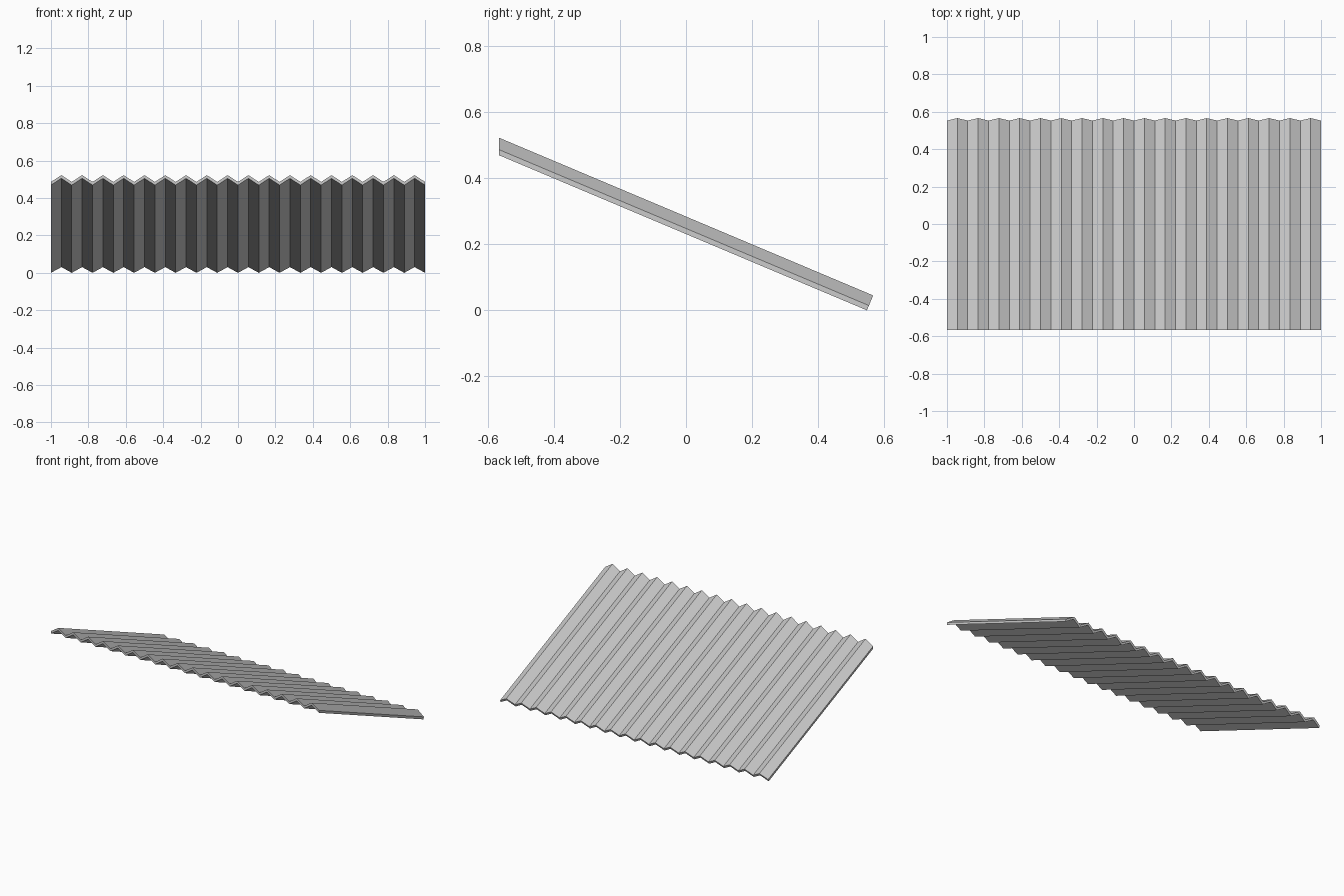
import bpy, bmesh, math

if "Cube" in bpy.data.objects:
    bpy.data.objects.remove(bpy.data.objects["Cube"])

RIDGES = 18          # number of folds across the width
SLOPE = 0.4215       # fall of the sheet from front to back
FRONT_Y, BACK_Y = -0.566, 0.547
RIDGE_H, THICK = 0.036, 0.017   # measured vertically
angle = math.atan(SLOPE)

bm = bmesh.new()


def end_points(x, h):
    """Front (plumb cut) and back (square cut) vertices at height h over the underside valley."""
    front = bm.verts.new((x, FRONT_Y, SLOPE * (BACK_Y - FRONT_Y) + h))
    d = h * math.cos(angle)
    back = bm.verts.new((x, BACK_Y + d * math.sin(angle), d * math.cos(angle)))
    return front, back


# Zigzag cross-sections: underside pair and upper pair at every fold
rows = []
for i in range(RIDGES * 2 + 1):
    x = -1 + i / RIDGES
    h = RIDGE_H * (i % 2)
    bf, bb = end_points(x, h)
    tf, tb = end_points(x, h + THICK)
    rows.append((bf, bb, tb, tf))

# Skin between neighbouring sections, then close both sides
for a, b in zip(rows, rows[1:]):
    for k in range(4):
        n = (k + 1) % 4
        bm.faces.new((a[k], a[n], b[n], b[k]))
bm.faces.new(rows[0])
bm.faces.new(rows[-1])
bmesh.ops.recalc_face_normals(bm, faces=bm.faces[:])

mesh = bpy.data.meshes.new("corrugated_roof_sheet")
bm.to_mesh(mesh)
bm.free()
sheet = bpy.data.objects.new("corrugated_roof_sheet", mesh)
bpy.context.collection.objects.link(sheet)
